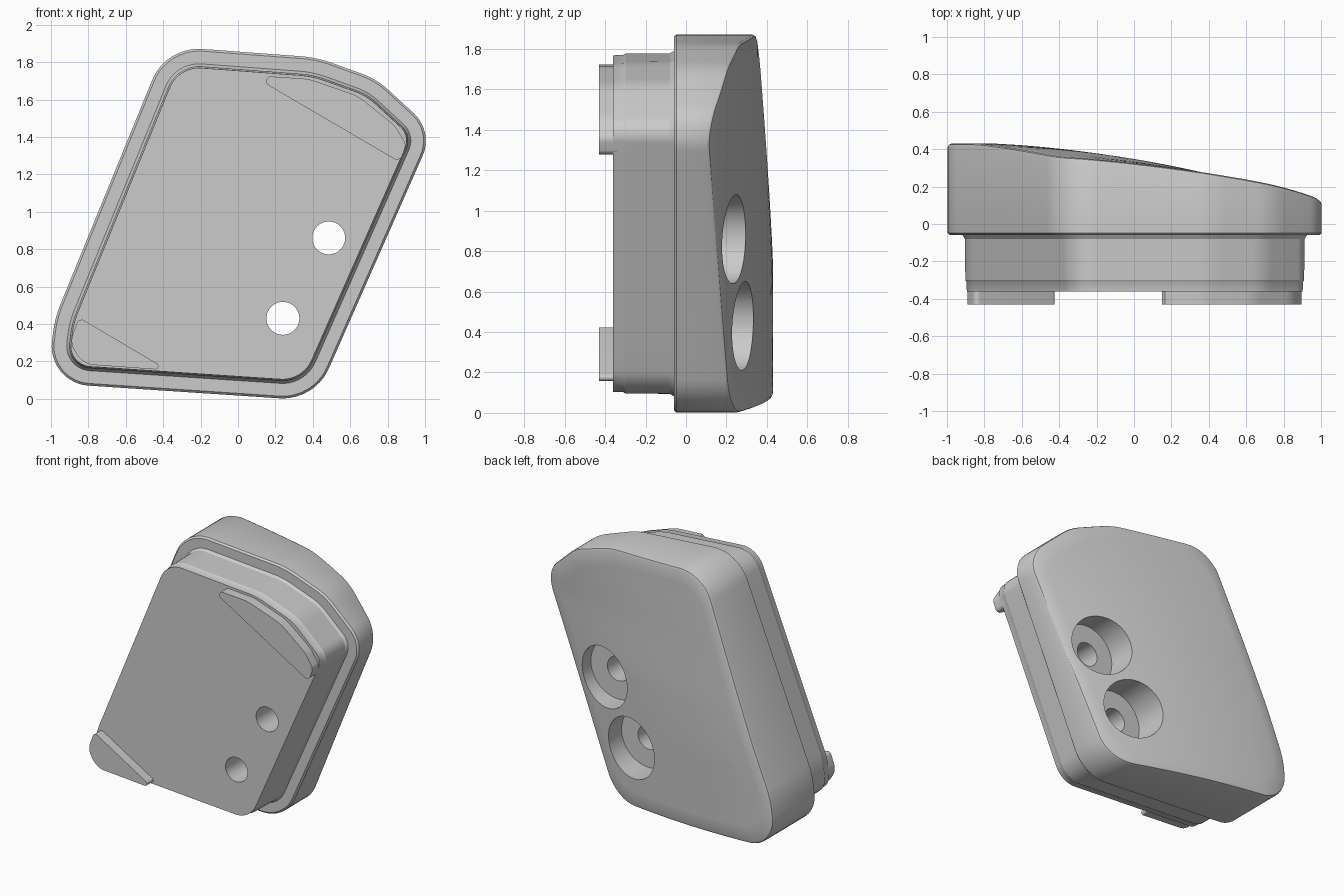
import bpy, bmesh, math
from mathutils import Vector, Matrix

cube = bpy.data.objects.get("Cube")
if cube:
    bpy.data.objects.remove(cube, do_unlink=True)

grey = bpy.data.materials.new("plain_grey")
grey.use_nodes = True
COLOR = (0.6, 0.6, 0.6, 1)
grey.diffuse_color = COLOR
grey.node_tree.nodes["Principled BSDF"].inputs["Base Color"].default_value = COLOR


def rounded(corners, step=0.1, arc=10):
    """Closed (x, z) outline from (x, z, radius) corners, straight runs subdivided."""
    pts = []
    for i, (x, z, r) in enumerate(corners):
        p = Vector((x, z))
        a = (Vector(corners[i - 1][:2]) - p).normalized()
        b = (Vector(corners[(i + 1) % len(corners)][:2]) - p).normalized()
        half = a.angle(b) / 2
        mid = p + (a + b).normalized() * (r / math.sin(half))
        start = (p + a * (r / math.tan(half)) - mid).normalized()
        end = (p + b * (r / math.tan(half)) - mid).normalized()
        for k in range(arc + 1):
            pts.append(mid + start.lerp(end, k / arc).normalized() * r)
    out = []
    for i, p in enumerate(pts):
        q = pts[(i + 1) % len(pts)]
        n = max(1, math.ceil((q - p).length / step))
        out += [p.lerp(q, k / n) for k in range(n)]
    return out


def inset(pts, d):
    """Move a clockwise outline inwards by d."""
    out = []
    for i, p in enumerate(pts):
        a = (p - pts[i - 1]).normalized()
        b = (pts[(i + 1) % len(pts)] - p).normalized()
        t = (a + b).normalized()
        out.append(p + Vector((t.y, -t.x)) * d / max(0.5, t.dot(a)))
    return out


def loft(name, rings, apex=None):
    """Skin rings of 3D points, capping the first, and the last or fan it to an apex."""
    bm = bmesh.new()
    loops = [[bm.verts.new(p) for p in ring] for ring in rings]
    n = len(loops[0])
    for a, b in zip(loops, loops[1:]):
        for i in range(n):
            j = (i + 1) % n
            bm.faces.new((a[i], a[j], b[j], b[i]))
    bm.faces.new(loops[0])
    if apex:
        tip = bm.verts.new(apex)
        for i in range(n):
            bm.faces.new((loops[-1][i], loops[-1][(i + 1) % n], tip))
    else:
        bm.faces.new(loops[-1])
    return finish(name, bm)


def finish(name, bm):
    bmesh.ops.recalc_face_normals(bm, faces=bm.faces)
    mesh = bpy.data.meshes.new(name)
    bm.to_mesh(mesh)
    bm.free()
    mesh.materials.append(grey)
    obj = bpy.data.objects.new(name, mesh)
    bpy.context.collection.objects.link(obj)
    return obj


def activate(obj):
    bpy.ops.object.select_all(action="DESELECT")
    obj.select_set(True)
    bpy.context.view_layer.objects.active = obj


def drill(obj, x, z, radius, y0, y1):
    """Cut a round hole along y."""
    bm = bmesh.new()
    place = Matrix.Translation((x, (y0 + y1) / 2, z)) @ Matrix.Rotation(math.pi / 2, 4, "X")
    bmesh.ops.create_cone(bm, cap_ends=True, segments=40, radius1=radius,
                          radius2=radius, depth=y1 - y0, matrix=place)
    cutter = finish("hole_cutter", bm)
    cutter.hide_render = True
    mod = obj.modifiers.new("hole", "BOOLEAN")
    mod.operation = "DIFFERENCE"
    mod.solver = "EXACT"
    mod.object = cutter
    activate(obj)
    bpy.ops.object.modifier_apply(modifier=mod.name)
    bpy.data.objects.remove(cutter, do_unlink=True)


def clamp(v):
    return min(1.0, max(0.0, v))


def back_y(p):
    """Gently domed, sloping back surface."""
    x, z = p
    t = (x + 1.0 - (z - 0.3) * 0.4) / 1.47
    left = 0.435 - 0.075 * clamp((z - 0.6) / 1.2) ** 1.3
    right = 0.24 - 0.09 * clamp(z / 1.35)
    bulge = 0.05 - 0.025 * clamp((z - 1) / 0.8)
    return min(0.43, left + (right - left) * t + bulge * 4 * t * (1 - t))


def at(pts, y):
    return [(p.x, y, p.y) for p in pts]


def on_back(pts, drop=0.0):
    return [(p.x, back_y(p) - drop, p.y) for p in pts]


# Main body: front boss, flange, side wall and sloping back
outline = rounded([(-0.385, 1.885, 0.27), (0.42, 1.825, 0.6), (0.74, 1.71, 0.4),
                   (1.045, 1.43, 0.2), (0.41, -0.01, 0.27), (-1.02, 0.085, 0.21),
                   (-0.98, 0.43, 0.6)])
profile = [(0.102, -0.36), (0.1, -0.31), (0.094, -0.3), (0.092, -0.08), (0.08, -0.06),
           (0.012, -0.06), (0, -0.048)]
rings = [at(inset(outline, d), y) for d, y in profile]
rings += [on_back(inset(outline, d), drop) for d, drop in
          [(0, 0.02), (0.006, 0.006), (0.02, 0)]]
centre = Vector((0, 0.93))
rim = inset(outline, 0.02)
for k in range(9, 0, -1):
    rings.append(on_back([centre.lerp(p, k / 10) for p in rim]))
body = loft("body", rings, (centre.x, back_y(centre), centre.y))

# Two screw holes with wide counterbores from the back
for x, z in [(0.485, 0.86), (0.24, 0.43)]:
    drill(body, x, z, 0.22, 0.08, 0.7)
    drill(body, x, z, 0.088, -0.6, 0.3)

# Raised corner pads on the front
pads = {
    "upper_pad": [(0.07, 1.73, 0.025), (0.38, 1.71, 0.3), (0.64, 1.62, 0.3),
                  (0.84, 1.46, 0.2), (0.9, 1.36, 0.05), (0.865, 1.265, 0.03)],
    "lower_pad": [(-0.85, 0.435, 0.025), (-0.41, 0.175, 0.016), (-0.44, 0.157, 0.012),
                  (-0.83, 0.185, 0.12), (-0.9, 0.3, 0.1)],
}
parts = [body]
for name, corners in pads.items():
    shape = rounded(corners, step=0.5, arc=6)
    parts.append(loft(name, [at(shape, -0.43), at(shape, -0.34)]))

for obj in parts:
    activate(obj)
    bpy.ops.object.shade_smooth_by_angle(angle=math.radians(30))
